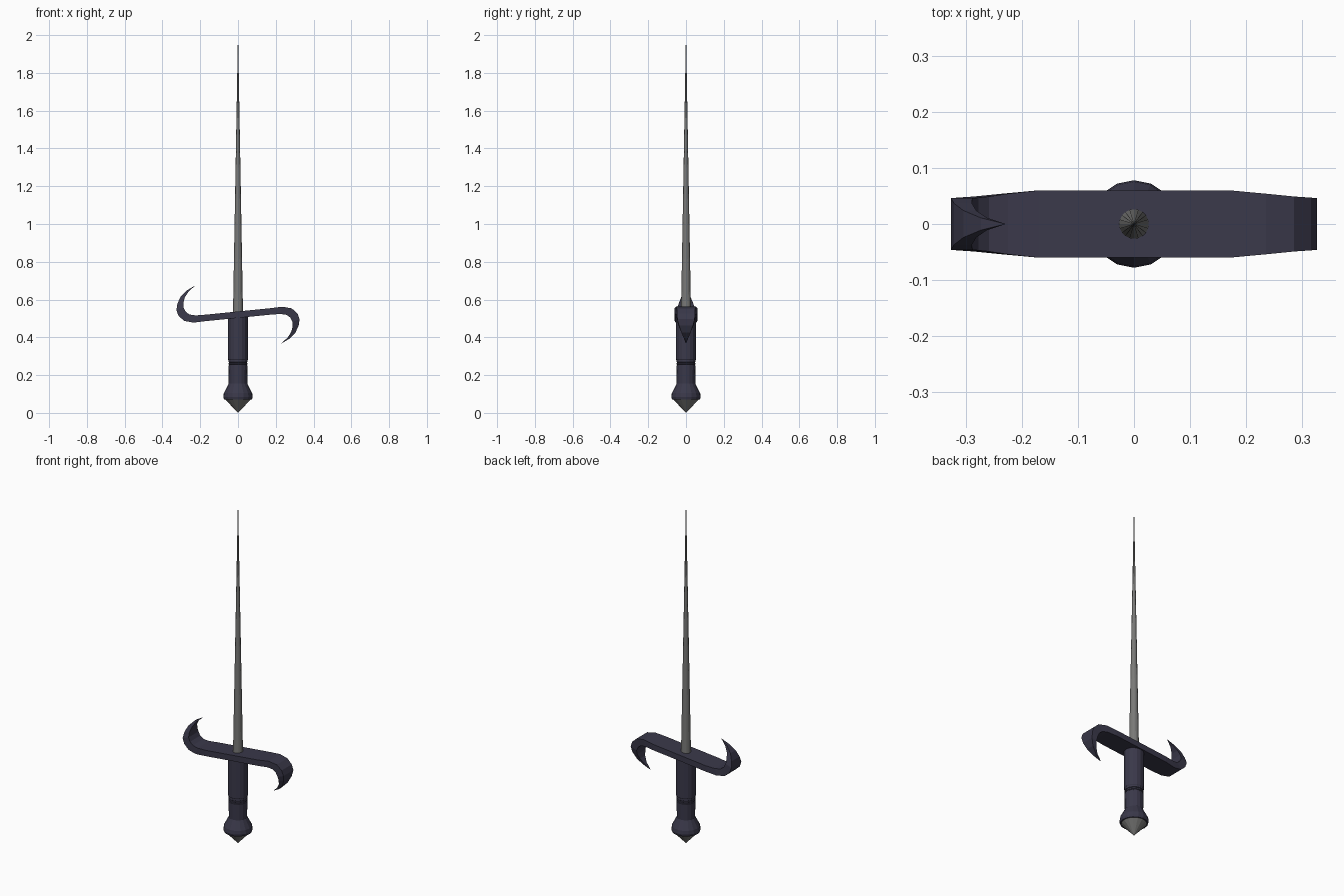
import bpy, bmesh, math

if "Cube" in bpy.data.objects:
    bpy.data.objects.remove(bpy.data.objects["Cube"])


def material(name, rgb):
    m = bpy.data.materials.new(name)
    m.diffuse_color = (*rgb, 1)
    m.use_nodes = True
    m.node_tree.nodes["Principled BSDF"].inputs["Base Color"].default_value = m.diffuse_color
    return m


NAVY = material("dark navy", (0.042, 0.040, 0.068))
STEEL = material("grey steel", (0.19, 0.19, 0.185))


def finish(bm, name, mat):
    bmesh.ops.remove_doubles(bm, verts=bm.verts, dist=1e-5)
    bmesh.ops.recalc_face_normals(bm, faces=bm.faces)
    me = bpy.data.meshes.new(name)
    bm.to_mesh(me)
    bm.free()
    me.materials.append(mat)
    ob = bpy.data.objects.new(name, me)
    bpy.context.collection.objects.link(ob)
    return ob


def skin(bm, rings):
    """Join equal-sized rings of points into a capped closed skin."""
    vs = [[bm.verts.new(p) for p in r] for r in rings]
    n = len(vs[0])
    for a, b in zip(vs, vs[1:]):
        for i in range(n):
            bm.faces.new((a[i], a[(i + 1) % n], b[(i + 1) % n], b[i]))
    bm.faces.new(vs[0])
    bm.faces.new(vs[-1])


def lathe(name, profile, sides, mat):
    bm = bmesh.new()
    skin(bm, [[(r * math.cos(math.tau * i / sides), r * math.sin(math.tau * i / sides), z)
               for i in range(sides)] for r, z in profile])
    return finish(bm, name, mat)


# Blade: long round spike
lathe("blade", [(0.027, 0.50), (0.0004, 2.0)], 20, STEEL)

# Grip with a slight step, two fine grooves and a flared base
lathe("grip", [(0.054, 0.52), (0.054, 0.285), (0.051, 0.28), (0.051, 0.27),
               (0.048, 0.268), (0.048, 0.264), (0.051, 0.262), (0.051, 0.258),
               (0.048, 0.256), (0.048, 0.252), (0.051, 0.25), (0.049, 0.155),
               (0.075, 0.105), (0.078, 0.085), (0.074, 0.072)], 16, NAVY)

# Pommel: pointed cap
lathe("pommel_cap", [(0.070, 0.074), (0.0004, 0.0)], 16, STEEL)

# Guard: one arm as (outer x, z, inner x, z, half width), z relative to the centre
arm = [(0.17, 0.034, 0.17, 0.0, 0.06),
       (0.235, 0.042, 0.225, 0.004, 0.054),
       (0.285, 0.033, 0.258, -0.001, 0.049),
       (0.315, 0.006, 0.277, -0.016, 0.047),
       (0.326, -0.024, 0.288, -0.038, 0.046),
       (0.321, -0.058, 0.289, -0.064, 0.037),
       (0.304, -0.095, 0.281, -0.093, 0.024),
       (0.273, -0.127, 0.262, -0.122, 0.011),
       (0.231, -0.152, 0.230, -0.151, 0.0006)]
ZC = 0.52


def section(s, row):
    ox, oz, ix, iz, w = row
    return [(s * ox, -w, ZC + s * oz), (s * ox, w, ZC + s * oz),
            (s * ix, w, ZC + s * iz), (s * ix, -w, ZC + s * iz)]


bm = bmesh.new()
left = [section(-1, r) for r in reversed(arm)]
left = [[q[3], q[2], q[1], q[0]] for q in left]  # keep top and bottom aligned
skin(bm, left + [section(1, r) for r in arm])
finish(bm, "guard", NAVY)
